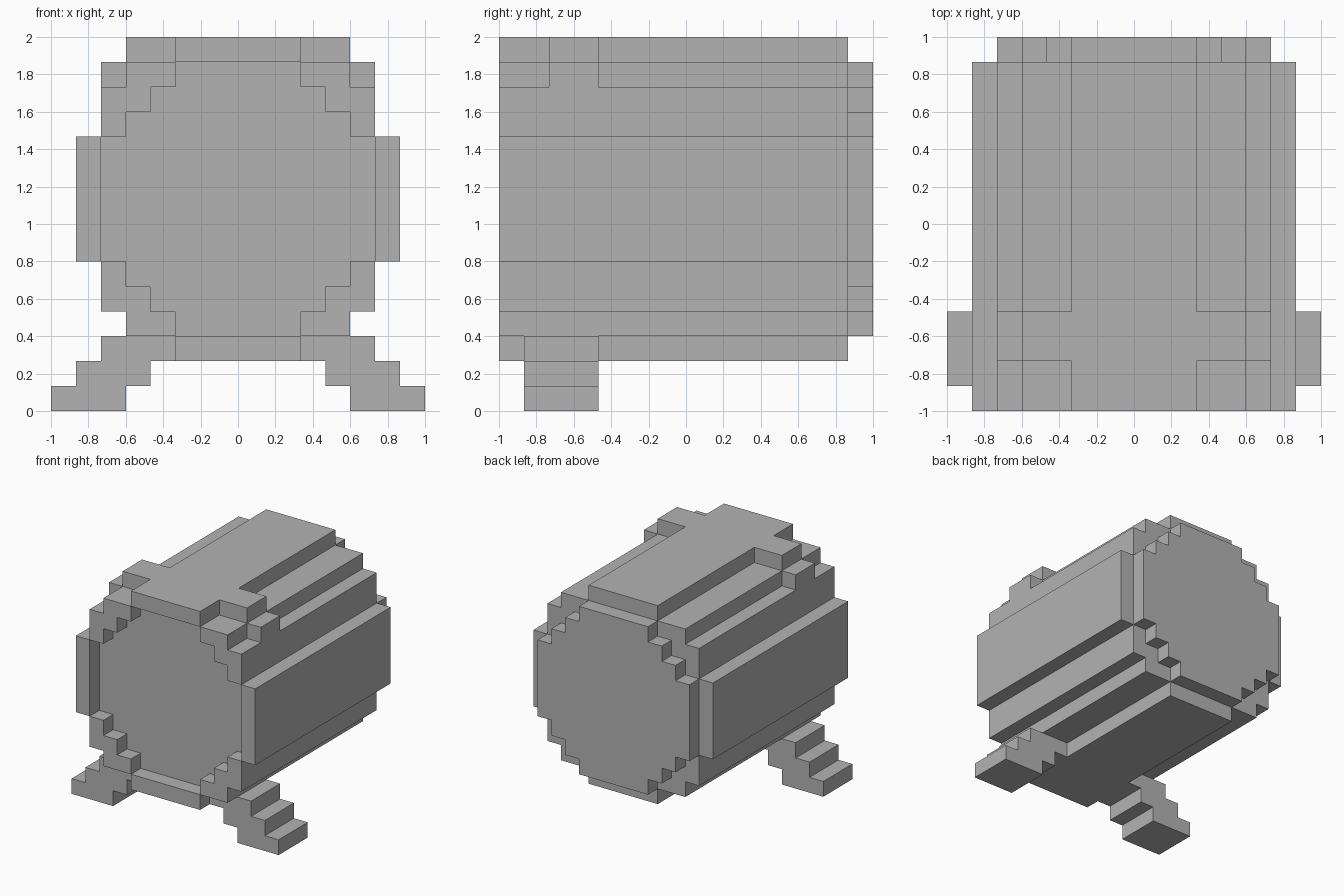
import bpy
import bmesh

U = 2 / 15      # one block of the grid
MID = 8.5       # height of the barrel axis, in blocks

cube = bpy.data.objects.get("Cube")
if cube:
    bpy.data.objects.remove(cube, do_unlink=True)

grey = bpy.data.materials.new("plain grey")
grey.use_nodes = True
colour = (0.45, 0.45, 0.45, 1)
grey.diffuse_color = colour
grey.node_tree.nodes["Principled BSDF"].inputs["Base Color"].default_value = colour


def prism(name, profile, y0, y1, side=1, flip=False):
    """Extrude an x-z profile along y; side mirrors x, flip mirrors about the axis."""
    bm = bmesh.new()
    verts = [bm.verts.new((side * x * U, y0 * U, (2 * MID - z if flip else z) * U))
             for x, z in profile]
    face = bm.faces.new(verts)
    grown = bmesh.ops.extrude_face_region(bm, geom=[face])["geom"]
    moved = [v for v in grown if isinstance(v, bmesh.types.BMVert)]
    bmesh.ops.translate(bm, verts=moved, vec=(0, (y1 - y0) * U, 0))
    bmesh.ops.recalc_face_normals(bm, faces=bm.faces)
    mesh = bpy.data.meshes.new(name)
    bm.to_mesh(mesh)
    bm.free()
    mesh.materials.append(grey)
    obj = bpy.data.objects.new(name, mesh)
    bpy.context.collection.objects.link(obj)
    return obj


def rect(x0, x1, z0, z1):
    return [(x0, z0), (x1, z0), (x1, z1), (x0, z1)]


# Inner drum: stepped disc, recessed at the front and proud at the back
quarter = [(5.5, 11), (4.5, 11), (4.5, 12), (3.5, 12), (3.5, 13), (2.5, 13), (2.5, 14)]
upper = quarter + [(-x, z) for x, z in reversed(quarter)]
lower = [(-x, 2 * MID - z) for x, z in upper]
prism("drum", upper + lower, -6.5, 7.5)

# Outer casing: top and bottom panels, side panels, stepped corners
FRONT, BACK = -7.5, 6.5
prism("top_panel", rect(-2.5, 2.5, 14, 15), FRONT, BACK)
prism("bottom_panel", rect(-2.5, 2.5, 2, 3), FRONT, BACK)
corner = quarter[1:] + [(4.5, 14), (4.5, 13), (5.5, 13), (5.5, 11)]

# Legs step outwards to flat feet
leg = [(2.5, 3), (5.5, 3), (5.5, 2), (6.5, 2), (6.5, 1), (7.5, 1), (7.5, 0),
       (4.5, 0), (4.5, 1), (3.5, 1), (3.5, 2), (2.5, 2)]

for label, side in (("left", 1), ("right", -1)):
    prism(label + "_side_panel", rect(5.5, 6.5, 6, 11), FRONT, BACK, side)
    prism(label + "_upper_corner", corner, FRONT, BACK, side)
    prism(label + "_lower_corner", corner, FRONT, BACK, side, flip=True)
    prism(label + "_leg", leg, -6.5, -3.5, side)
    # Raised lugs across the shoulder
    prism(label + "_upper_lug", rect(2.5, 4.5, 14, 15), -5.5, -3.5, side)
    prism(label + "_lower_lug", rect(4.5, 5.5, 13, 14), -5.5, -3.5, side)
